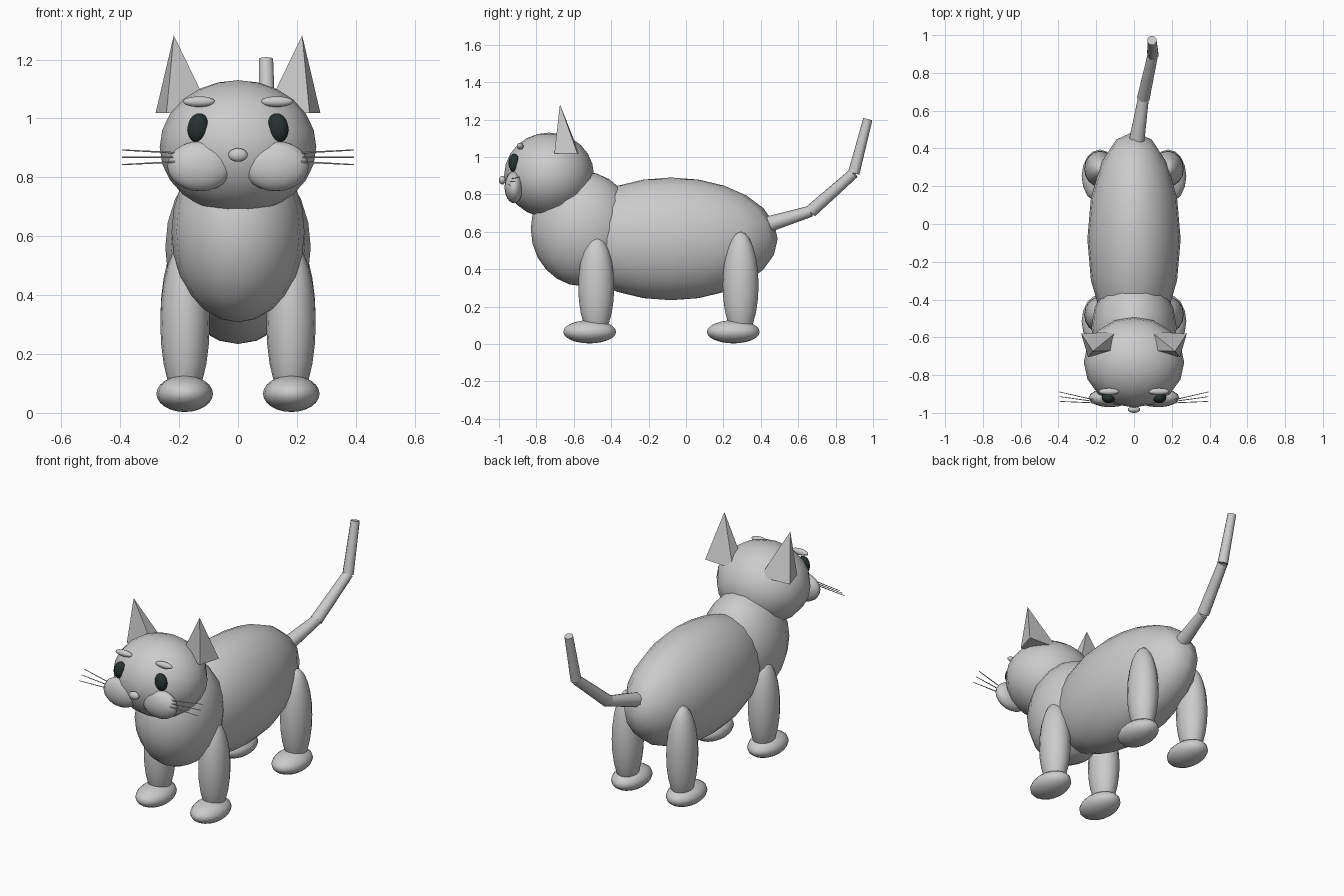
import bpy, bmesh
from math import radians
from mathutils import Vector, Matrix

if "Cube" in bpy.data.objects:
    bpy.data.objects.remove(bpy.data.objects["Cube"])

dark = bpy.data.materials.new("dark_eye")
dark.diffuse_color = (0.02, 0.032, 0.03, 1)
dark.use_nodes = True
dark.node_tree.nodes["Principled BSDF"].inputs["Base Color"].default_value = dark.diffuse_color


def finish(name, bm, smooth=True):
    bmesh.ops.recalc_face_normals(bm, faces=bm.faces)
    for f in bm.faces:
        f.smooth = smooth
    for e in bm.edges:
        if len(e.link_faces) == 2 and e.calc_face_angle() > radians(50):
            e.smooth = False
    me = bpy.data.meshes.new(name)
    bm.to_mesh(me)
    bm.free()
    ob = bpy.data.objects.new(name, me)
    bpy.context.collection.objects.link(ob)
    return ob


def ball(name, centre, radii, roll=0, seg=16, rings=12):
    bm = bmesh.new()
    mat = (Matrix.Translation(centre) @ Matrix.Rotation(radians(roll), 4, 'Y')
           @ Matrix.Diagonal((*radii, 1)))
    bmesh.ops.create_uvsphere(bm, u_segments=seg, v_segments=rings, radius=1, matrix=mat)
    return finish(name, bm)


def rod(name, a, b, r1, r2, sides=10):
    a, b = Vector(a), Vector(b)
    d = b - a
    mat = Matrix.Translation((a + b) / 2) @ d.to_track_quat('Z', 'Y').to_matrix().to_4x4()
    bm = bmesh.new()
    bmesh.ops.create_cone(bm, cap_ends=True, segments=sides, radius1=r1, radius2=r2,
                          depth=d.length, matrix=mat)
    return finish(name, bm)


# Trunk, chest, head and nose
ball("body", (0, -0.08, 0.562), (0.247, 0.57, 0.328))
ball("chest", (0, -0.55, 0.615), (0.226, 0.28, 0.307))
ball("head", (0, -0.732, 0.903), (0.266, 0.24, 0.227))
ball("nose", (0, -0.982, 0.876), (0.033, 0.018, 0.023))

for side, s in (("left", -1), ("right", 1)):
    # Face
    ball(f"{side}_cheek", (s * 0.128, -0.92, 0.838), (0.112, 0.05, 0.085))
    eye = ball(f"{side}_eye", (s * 0.135, -0.919, 0.968), (0.036, 0.03, 0.05), -s * 8)
    eye.data.materials.append(dark)
    ball(f"{side}_brow", (s * 0.132, -0.887, 1.057), (0.055, 0.018, 0.018))

    # Whiskers fan out from the cheek
    for i in (-1, 0, 1):
        rod(f"{side}_whisker", (s * 0.19, -0.942 + i * 0.006, 0.868 + i * 0.014),
            (s * 0.394, -0.914 + i * 0.025, 0.868 + i * 0.025), 0.003, 0.002, 6)

    # Ear: leaning four-sided pyramid
    bm = bmesh.new()
    base = [bm.verts.new((s * x, y, 1.018)) for x, y in
            ((0.28, -0.58), (0.243, -0.704), (0.09, -0.67), (0.09, -0.57))]
    tip = bm.verts.new((s * 0.218, -0.674, 1.282))
    bm.faces.new(base)
    for i in range(4):
        bm.faces.new((base[i], base[(i + 1) % 4], tip))
    finish(f"{side}_ear", bm, smooth=False)

    # Legs and paws
    for end, leg_y, top, paw_y in (("front", -0.48, 0.58, -0.515), ("back", 0.292, 0.60, 0.253)):
        low = 0.03
        ball(f"{side}_{end}_leg", (s * 0.18, leg_y, (top + low) / 2),
             (0.084, 0.096, (top - low) / 2))
        ball(f"{side}_{end}_paw", (s * 0.181, paw_y, 0.065), (0.096, 0.141, 0.062))

# Tail: three tapered pieces
tail = [(0.008, 0.40, 0.628), (0.05, 0.668, 0.71), (0.1, 0.897, 0.913), (0.095, 0.972, 1.202)]
radii = [(0.045, 0.03), (0.035, 0.029), (0.031, 0.025)]
for i, (r1, r2) in enumerate(radii):
    rod(f"tail_piece_{i + 1}", tail[i], tail[i + 1], r1, r2)
